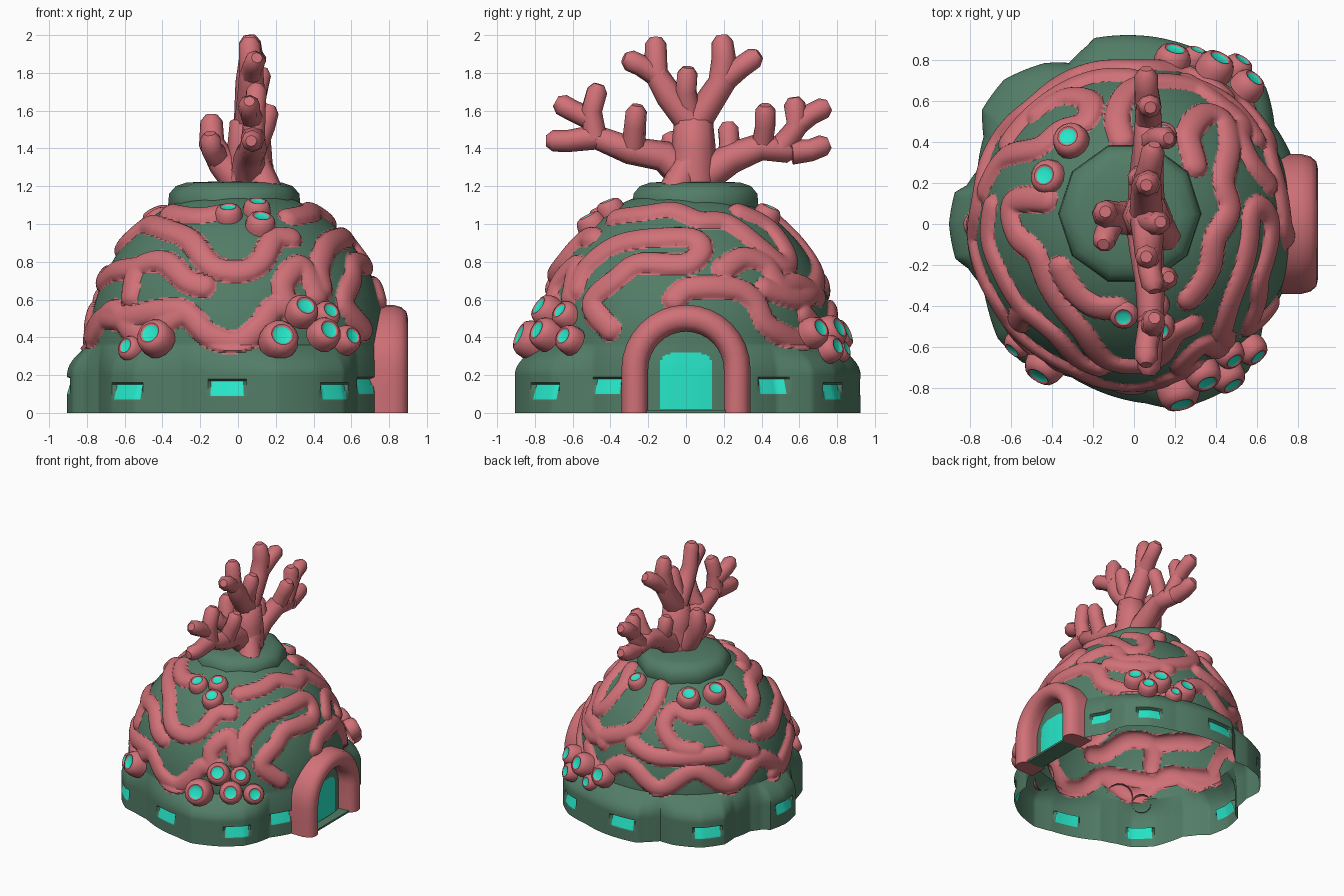
import bpy, bmesh, math
from mathutils import Vector, kdtree

cube = bpy.data.objects.get("Cube")
if cube:
    bpy.data.objects.remove(cube, do_unlink=True)


def material(name, rgb):
    m = bpy.data.materials.new(name)
    m.use_nodes = True
    color = (*rgb, 1)
    m.diffuse_color = color
    bsdf = m.node_tree.nodes["Principled BSDF"]
    bsdf.inputs["Base Color"].default_value = color
    bsdf.inputs["Roughness"].default_value = 0.8
    return m


GREEN = material("sea green", (0.085, 0.205, 0.135))
PINK = material("coral pink", (0.63, 0.165, 0.185))
TEAL = material("glowing teal", (0.025, 1.0, 0.73))
PALETTE = (GREEN, PINK, TEAL)
made = []


def finish(name, bm):
    mesh = bpy.data.meshes.new(name)
    bm.to_mesh(mesh)
    bm.free()
    for m in PALETTE:
        mesh.materials.append(m)
    ob = bpy.data.objects.new(name, mesh)
    bpy.context.collection.objects.link(ob)
    made.append(ob)
    return ob


def skin_rings(bm, rings, mat=lambda i: 0):
    """Bridge successive closed rings of points with quads."""
    vs = [[bm.verts.new(p) for p in ring] for ring in rings]
    n = len(vs[0])
    for i in range(len(vs) - 1):
        for j in range(n):
            k = (j + 1) % n
            f = bm.faces.new((vs[i][j], vs[i][k], vs[i + 1][k], vs[i + 1][j]))
            f.material_index = mat(i)
    return vs


# Dome shape: half ellipsoid standing on a lobed wall
RAD, HIGH, SPRING = 0.785, 0.83, 0.36
CENTER = Vector((0, 0, SPRING))


def radius_at(z):
    s = min(1, max(0, (z - SPRING) / HIGH))
    return RAD * math.sqrt(1 - s * s)


def on_dome(view, a, b):
    """Place a point given in hundredths on the side it faces."""
    a, b = a / 100, b / 100
    if view == "top":
        rho = min(1, math.hypot(a, b) / RAD)
        return Vector((a, b, SPRING + HIGH * math.sqrt(1 - rho * rho)))
    r = radius_at(b)
    a = max(-r, min(r, a))
    depth = math.sqrt(r * r - a * a)
    return Vector((a, -depth, b)) if view == "front" else Vector((depth, a, b))


# Meandering ridges, drawn as smooth paths on the dome
ridge_points = []


def ridge(pts):
    pts = [pts[0]] + pts + [pts[-1]]
    for p, q, r, s in zip(pts, pts[1:], pts[2:], pts[3:]):
        for k in range(24):
            t = k / 24
            c = 0.5 * (2 * q + (r - p) * t + (2 * p - 5 * q + 4 * r - s) * t * t
                       + (3 * q - p - 3 * r + s) * t ** 3)
            d = math.hypot(c.x, c.y) or 1
            rr = radius_at(c.z)
            ridge_points.append(Vector((c.x / d * rr, c.y / d * rr, c.z)))


RIDGES = {
    "front": ("-79 38 -72 50 -60 50 -41 54 -28 53 -15 41 0 37 12 46 19 55 30 57",
              "-57 62 -53 77 -39 80 -27 70 -18 67",
              "-40 98 -26 92 -14 78 1 75 12 80 19 92 28 93",
              "-36 106 -22 104 -8 106",
              "27 55 24 68 33 78 40 68 42 62"),
    "right": ("-58 66 -52 78 -34 90 0 93 8 87 0 79 -25 79 -37 71 -50 58 -40 44",
              "-6 60 2 66 25 66 36 60 42 48 50 42 60 38 66 46",
              "20 76 30 82 42 79 50 68 60 68 70 62"),
    "top": ("30 29 27 44 35 54 44 51 47 39 44 22 47 7 40 -7 37 -22 27 -37",
            "-43 12 -60 10 -58 -5 -48 -15 -41 -32",
            "-73 17 -64 32 -48 37 -36 46 -24 50 -22 60 -34 62 -48 54",
            "-2 72 -21 71 -48 56 -62 40",
            "-6 42 -8 54 0 67 22 69 45 60 60 42",
            "-70 8 -71 -8 -65 -24 -53 -43"),
}
for view, paths in RIDGES.items():
    for path in paths:
        v = [int(w) for w in path.split()]
        ridge([on_dome(view, a, b) for a, b in zip(v[::2], v[1::2])])
wave = []
for az in range(55, 252, 6):
    z = 0.47 + 0.07 * math.sin(math.radians(az * 9))
    a, r = math.radians(az), radius_at(z)
    wave.append(Vector((r * math.cos(a), r * math.sin(a), z)))
ridge(wave)
tree = kdtree.KDTree(len(ridge_points))
for i, p in enumerate(ridge_points):
    tree.insert(p, i)
tree.balance()
WIDTH = 0.061

# Wall lobes: azimuth in degrees and radius
LOBES = [(0, .79), (18, .8), (24, .84), (35, .84), (46, .93), (57, .94), (70, .91), (83, .92),
         (102, .93), (105, .9), (112, .85), (119, .9), (132, .95), (143, .93), (150, .85),
         (161, .81), (167, .84), (170, .89), (180, .905), (191, .89), (195, .84), (203, .8),
         (211, .83), (220, .87), (231, .87), (239, .83), (248, .81), (256, .83), (274, .88),
         (283, .93), (297, .93), (308, .91), (315, .86), (322, .8), (342, .8), (360, .79)]


def lobe(az):
    for (a, r), (b, s) in zip(LOBES, LOBES[1:]):
        if a <= az <= b:
            return r + (s - r) * (az - a) / (b - a)


# Windows, tilted back at the head: start azimuth, end azimuth, sill height
WINDOWS = [(28, 38, .1), (52, 62, .07), (88, 100, .09), (129, 141, .07), (174, 186, .1),
           (221, 233, .07), (260, 272, .09), (299, 310, .07), (323, 334, .1)]


def window_height(az, z):
    """Height above the sill, or 0 outside every window."""
    return max((z - s for a, b, s in WINDOWS if a <= az <= b and s < z < s + .081), default=0)


def in_door(p):
    if p.x < 0.5 or p.z < 0.02:
        return False
    return abs(p.y) < 0.14 and (p.z < 0.24 or abs(p.y / .142) ** 3 + ((p.z - .24) / .085) ** 2 < 1)


# Dome shell, open below
levels = [(k * 0.01, None) for k in range(36)]
levels += [(SPRING + HIGH * math.sin(math.radians(t * 0.8)), t) for t in range(94)]
rings = []
for z, t in levels:
    ring = []
    for az in range(360):
        a = math.radians(az)
        r = radius_at(z)
        if t is None:
            f = 1 - max(0, (z - 0.2) / 0.16) ** 2
            r += (lobe(az) - r) * f - 0.3 * window_height(az, z)
        p = Vector((r * math.cos(a), r * math.sin(a), z))
        dist = tree.find(p)[2]
        if dist < WIDTH and z > 0.25:
            out = (p - CENTER).normalized()
            p += out * 0.036 * math.sqrt(1 - (dist / WIDTH) ** 2)
        ring.append(p)
    rings.append(ring)
bm = bmesh.new()
skin_rings(bm, rings)
for f in bm.faces:
    c = f.calc_center_median()
    az = math.degrees(math.atan2(c.y, c.x)) % 360
    if window_height(az, c.z) or in_door(c):
        f.material_index = 2
    elif c.z > 0.25 and tree.find(c)[2] < WIDTH + 0.008:
        f.material_index = 1
finish("dome_shell", bm)


def lathe(bm, profile, sides, place, mat=lambda i: 0):
    rings = [[place(Vector((r * math.cos(j * math.tau / sides), r * math.sin(j * math.tau / sides), z)))
              for j in range(sides)] for r, z in profile]
    vs = skin_rings(bm, rings, mat)
    bm.faces.new(vs[-1]).material_index = mat(len(profile) - 1)


# Collar on top of the dome
bm = bmesh.new()
lathe(bm, [(.33, 1.03), (.35, 1.1), (.345, 1.16), (.31, 1.2), (.25, 1.22), (.1, 1.225)], 10,
      lambda p: p + Vector((-.02, .05, 0)))
finish("top_collar", bm)

# Polyps with glowing mouths: x, y, z, size
POLYPS = [(-.57, -.59, .34, .068), (-.44, -.7, .4, .095), (.22, -.83, .39, .1),
          (.34, -.74, .54, .085), (.46, -.75, .42, .085), (.47, -.64, .52, .072),
          (.58, -.62, .39, .075), (-.05, -.44, 1.05, .072), (.1, -.4, 1.08, .072),
          (.12, -.5, 1.0, .078), (-.42, .23, 1.03, .085), (-.31, .41, 1.03, .085),
          (.14, .43, 1.05, .07), (.19, .81, .41, .085), (.4, .77, .43, .088),
          (.51, .77, .34, .07), (.56, .68, .43, .08), (.3, .82, .33, .06)]
for i, (x, y, z, size) in enumerate(POLYPS):
    base = Vector((x, y, z))
    turn = (base - Vector((0, 0, .02))).to_track_quat("Z", "Y")
    bm = bmesh.new()
    lathe(bm, [(1.05, -.5), (1.05, -.1), (.97, .3), (.8, .56), (.6, .64), (.5, .57), (.25, .52)], 14,
          lambda p: base + turn @ (p * size), lambda i: 2 if i >= 5 else 1)
    finish("polyp_%d" % (i + 1), bm)

# Arched door frame
path = [(-.27, 0), (-.27, .12)]
path += [(-.27 * math.cos(math.pi * k / 16), .23 + .27 * math.sin(math.pi * k / 16)) for k in range(17)]
path += [(.27, .12), (.27, 0)]
section = [(-.07, .7), (-.07, .82), (-.06, .865), (-.035, .892), (0, .9),
           (.035, .892), (.06, .865), (.072, .82), (.072, .7)]
rings = []
for y, z in path:
    up = max(0, z - .23)
    length = math.hypot(y, up)
    rings.append([(x, y + y / length * o, z + up / length * o) for o, x in section])
bm = bmesh.new()
vs = skin_rings(bm, rings, lambda i: 1)
for end in (vs[0], vs[-1]):
    bm.faces.new(end).material_index = 1
finish("door_frame", bm)

# Threshold slab between the door posts
bm = bmesh.new()
slab = bmesh.ops.create_cube(bm, size=1)["verts"]
bmesh.ops.scale(bm, vec=(.14, .42, .015), verts=slab)
bmesh.ops.translate(bm, vec=(.79, 0, .0075), verts=slab)
finish("threshold", bm)

# Branching coral: thickness, then x y z stations in hundredths
BRANCHES = [(.12, "6 3 118 6 4 140 6 4 158"),
            (.075, "6 4 152 7 -9 168 7 -16 180 6 -16 199"), (.058, "7 -14 178 8 -24 184 10 -33 188"),
            (.06, "6 2 158 10 0 170 13 1 183"),
            (.075, "6 4 152 6 19 175 7 20 188 6 19 200"), (.06, "6 20 176 8 29 183 10 39 190"),
            (.085, "5 3 122 6 -12 136 8 -30 139 8 -50 147"),
            (.06, "8 -48 146 8 -62 144 7 -74 144"), (.06, "8 -48 145 9 -50 160 10 -46 174"),
            (.055, "8 -49 155 6 -60 160 6 -69 165"), (.06, "8 -28 138 14 -27 152 17 -26 163"),
            (.085, "6 5 122 6 24 135 7 40 141 7 58 138"),
            (.06, "7 56 138 6 66 139 6 76 143"), (.06, "7 50 140 7 59 152 8 57 167"),
            (.055, "7 58 152 6 66 158 6 76 163"), (.055, "7 40 140 12 42 152 17 42 163"),
            (.055, "6 22 134 3 23 143 2 22 154"),
            (.08, "2 3 120 -8 3 132 -14 5 143 -14 6 158"), (.06, "-10 3 134 -14 -6 140 -15 -10 148"),
            (.08, "10 3 118 11 2 130 7 4 146"), (.08, "15 -6 117 10 0 130 6 4 142")]
curve = bpy.data.curves.new("branching_coral", "CURVE")
curve.dimensions = "3D"
curve.bevel_depth = 1
curve.bevel_resolution = 2
curve.use_fill_caps = True
curve.materials.append(PINK)
for thick, stations in BRANCHES:
    v = [int(w) / 100 for w in stations.split()]
    pts = [Vector(v[k:k + 3]) for k in range(0, len(v), 3)]
    tip = pts[-1]
    back = (tip - pts[-2]).normalized()
    pts[-1:] = [tip - back * .035, tip]
    spline = curve.splines.new("POLY")
    spline.points.add(len(pts) - 1)
    for k, (sp, p) in enumerate(zip(spline.points, pts)):
        sp.co = (*p, 1)
        sp.radius = .03 if k == len(pts) - 1 else max(.057, thick * (1.1 - .12 * k))
coral = bpy.data.objects.new("branching_coral", curve)
bpy.context.collection.objects.link(coral)

# Smooth shading with sharp edges kept
bpy.ops.object.select_all(action="DESELECT")
for ob in made:
    ob.select_set(True)
bpy.context.view_layer.objects.active = made[0]
bpy.ops.object.shade_smooth_by_angle(angle=math.radians(40))
